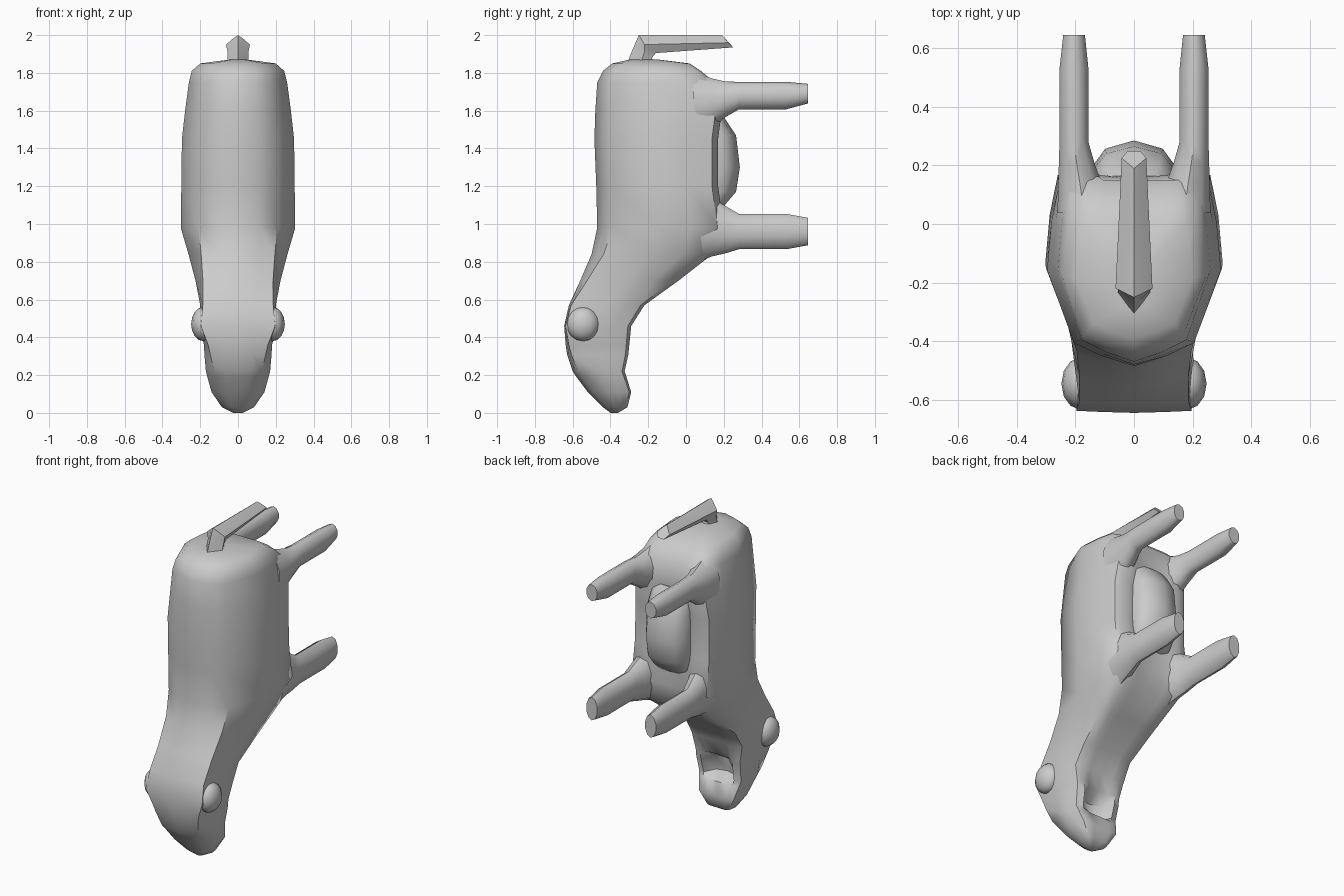
import bpy, bmesh, math


def loft(name, rings, angle=50):
    """Skin closed rings of equal point count, capping both ends."""
    bm = bmesh.new()
    rows = [[bm.verts.new(p) for p in r] for r in rings]
    n = len(rows[0])
    for a, b in zip(rows, rows[1:]):
        for i in range(n):
            j = (i + 1) % n
            bm.faces.new((a[i], a[j], b[j], b[i]))
    bm.faces.new(rows[0])
    bm.faces.new(rows[-1])
    bmesh.ops.recalc_face_normals(bm, faces=bm.faces)
    return finish(name, bm, angle)


def finish(name, bm, angle=50):
    me = bpy.data.meshes.new(name)
    bm.to_mesh(me)
    bm.free()
    ob = bpy.data.objects.new(name, me)
    bpy.context.collection.objects.link(ob)
    bpy.ops.object.select_all(action='DESELECT')
    ob.select_set(True)
    bpy.context.view_layer.objects.active = ob
    bpy.ops.object.shade_smooth_by_angle(angle=math.radians(angle))
    return ob


def body_ring(z, w, y0, y1, k, dip):
    """Half section from spine to belly, mirrored; k squares off the back."""
    a, t = 0.69 + 0.27 * k, 0.12 - 0.10 * k
    half = [(0, 0), (a * 0.55, t * 0.45), (a, t), (1, 0.5 - 0.05 * k),
            (0.95, 0.75), (0.86, 0.95), (0.62, 1.0), (0.4, 1.0), (0, 1.0)]
    pts = [[x * w, y0 + s * (y1 - y0), z] for x, s in half]
    pts[-1][1] -= dip
    pts[-2][1] -= dip * 0.8
    return pts + [[-x, y, zz] for x, y, zz in pts[-2:0:-1]]


# Body, neck and head in one skin: z, half width, back y, belly y, squareness, belly dip
body = [
    (1.87, 0.05, -0.30, -0.14, 0, 0), (1.85, 0.20, -0.39, 0.02, 0, 0),
    (1.81, 0.245, -0.44, 0.08, 0, 0), (1.75, 0.26, -0.47, 0.15, 0, 0),
    (1.60, 0.28, -0.48, 0.19, 0, 0.03), (1.45, 0.297, -0.485, 0.17, 0, 0.03),
    (1.20, 0.30, -0.475, 0.17, 0, 0.03), (0.98, 0.303, -0.47, 0.20, 0, 0.03),
    (0.84, 0.262, -0.50, 0.14, 0.2, 0), (0.70, 0.225, -0.56, -0.04, 0.5, 0),
    (0.57, 0.20, -0.62, -0.22, 0.9, 0), (0.46, 0.205, -0.645, -0.29, 1, 0),
    (0.36, 0.18, -0.637, -0.30, 0.7, 0.02), (0.31, 0.178, -0.63, -0.305, 0.5, 0.10),
    (0.22, 0.17, -0.60, -0.325, 0.2, 0.09), (0.19, 0.162, -0.58, -0.315, 0.1, 0),
    (0.11, 0.14, -0.52, -0.29, 0, 0), (0.03, 0.085, -0.44, -0.31, 0, 0),
    (0.0, 0.025, -0.40, -0.36, 0, 0),
]
loft("body", [body_ring(*r) for r in body])


# Four legs: y, inner x, outer x, low z, high z
def leg(name, sx, stations):
    rings = []
    for y, xi, xo, zl, zh in stations:
        rings.append([(sx * ((xi + xo) / 2 + (xo - xi) / 2 * math.cos(a) * 1.04), y,
                       (zl + zh) / 2 + (zh - zl) / 2 * math.sin(a) * 1.04)
                      for a in [math.tau * (i + 0.5) / 10 for i in range(10)]])
    loft(name, rings)


rear = [(0.04, 0.08, 0.262, 1.46, 1.80), (0.14, 0.11, 0.26, 1.52, 1.765),
        (0.21, 0.135, 0.257, 1.57, 1.75), (0.28, 0.155, 0.255, 1.61, 1.75),
        (0.53, 0.155, 0.255, 1.61, 1.75), (0.645, 0.167, 0.242, 1.64, 1.74)]
front = [(0.04, 0.08, 0.265, 0.80, 1.18), (0.14, 0.11, 0.26, 0.835, 1.13),
         (0.21, 0.135, 0.257, 0.85, 1.09), (0.28, 0.155, 0.255, 0.87, 1.05),
         (0.53, 0.155, 0.255, 0.87, 1.05), (0.645, 0.167, 0.242, 0.89, 1.03)]
for sx, side in ((1, "right"), (-1, "left")):
    leg("rear_leg_" + side, sx, rear)
    leg("front_leg_" + side, sx, front)

# Belly bulge between the legs: z, half width, crest y
belly = [(1.60, 0.09, 0.17), (1.56, 0.12, 0.205), (1.47, 0.135, 0.265), (1.30, 0.14, 0.285),
         (1.17, 0.135, 0.265), (1.10, 0.12, 0.205), (1.07, 0.09, 0.17)]
loft("belly", [[(x * w, 0.13 + s * (c - 0.13), z) for x, s in
                ((-1, 0), (-1, 0.45), (-0.7, 0.82), (0, 1), (0.7, 0.82), (1, 0.45), (1, 0))]
               for z, w, c in belly])

# Ears: short rounded knobs on the sides of the head
for sx, side in ((1, "right"), (-1, "left")):
    bm = bmesh.new()
    bmesh.ops.create_uvsphere(bm, u_segments=12, v_segments=8, radius=1)
    for v in bm.verts:
        v.co = (sx * 0.185 + v.co.x * 0.063, -0.545 + v.co.y * 0.088, 0.47 + v.co.z * 0.09)
    finish("ear_" + side, bm)

# Tail: ridged strip that rises from the rump and folds over it
# ridge (y, z), edge (y, z), keel (y, z), half width
tail = [((-0.31, 1.855), (-0.24, 1.85), (-0.17, 1.85), 0.055),
        ((-0.28, 1.93), (-0.22, 1.91), (-0.18, 1.88), 0.055),
        ((-0.25, 2.0), (-0.22, 1.95), (-0.16, 1.905), 0.063),
        ((0.19, 2.0), (0.225, 1.96), (0.25, 1.935), 0.042)]
loft("tail", [[(0, *r), (w * 0.35, (r[0] * 2 + e[0]) / 3, (r[1] * 2 + e[1]) / 3 + 0.002), (w, *e),
               (w * 0.5, *k), (-w * 0.5, *k), (-w, *e),
               (-w * 0.35, (r[0] * 2 + e[0]) / 3, (r[1] * 2 + e[1]) / 3 + 0.002)]
              for r, e, k, w in tail], 30)
